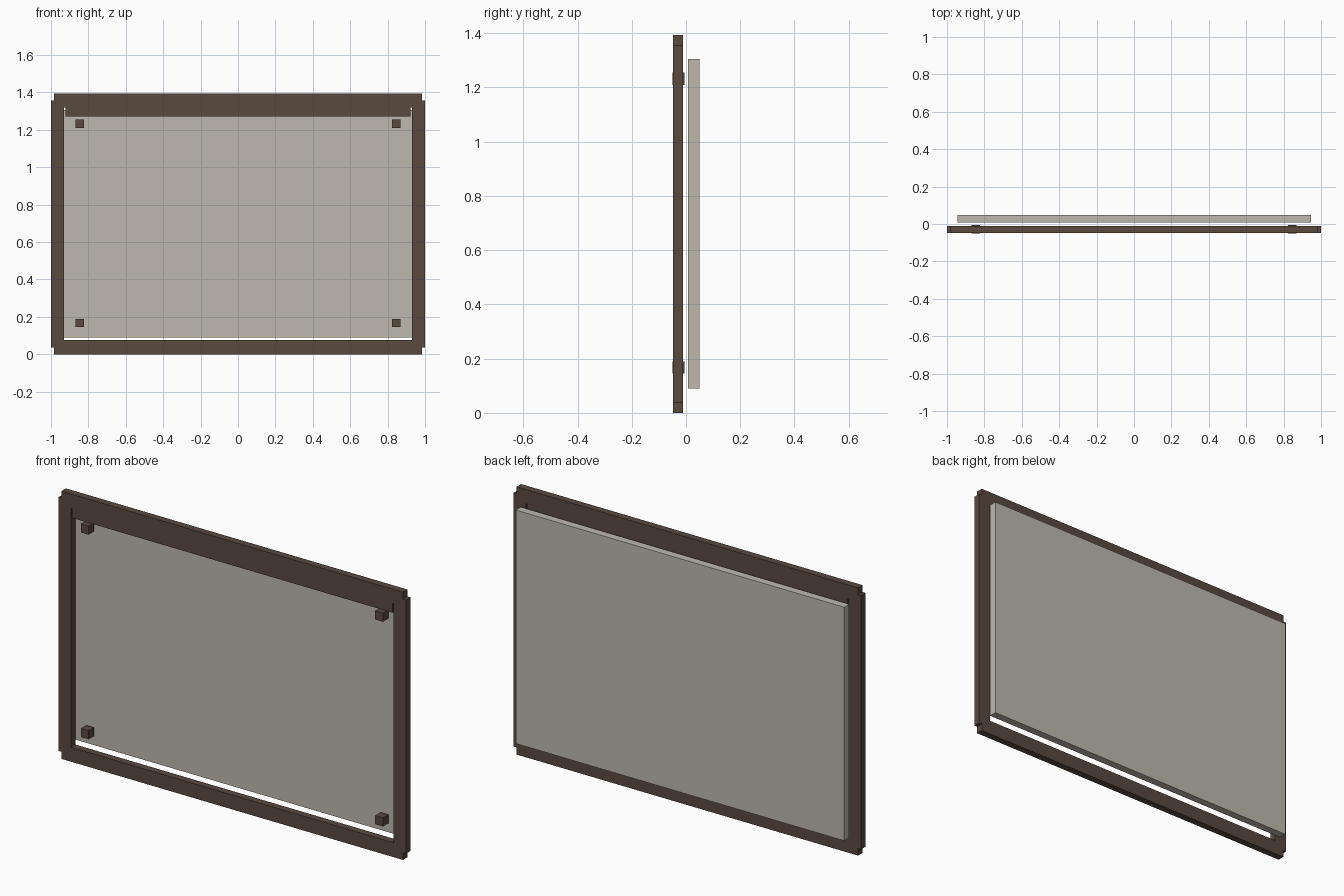
import bpy
import bmesh
from mathutils import Vector

default_cube = bpy.data.objects.get("Cube")
if default_cube:
    bpy.data.objects.remove(default_cube)


def make_material(name, color):
    mat = bpy.data.materials.new(name)
    mat.use_nodes = True
    mat.diffuse_color = color
    mat.node_tree.nodes["Principled BSDF"].inputs["Base Color"].default_value = color
    return mat


brown = make_material("dark_brown", (0.102, 0.067, 0.049, 1))
stone = make_material("pale_stone", (0.51, 0.485, 0.42, 1))


def finish(name, bm, mat):
    bmesh.ops.recalc_face_normals(bm, faces=bm.faces)
    mesh = bpy.data.meshes.new(name)
    bm.to_mesh(mesh)
    bm.free()
    mesh.materials.append(mat)
    obj = bpy.data.objects.new(name, mesh)
    bpy.context.collection.objects.link(obj)
    return obj


def box(name, low, high, mat):
    low, high = Vector(low), Vector(high)
    bm = bmesh.new()
    bmesh.ops.create_cube(bm, size=1)
    for v in bm.verts:
        v.co = (low + high) / 2 + v.co * (high - low)
    return finish(name, bm, mat)


def mirrored(half):
    """Close a right-hand profile by mirroring it across x = 0."""
    return half + [(-x, z) for x, z in reversed(half)]


def plate(name, loops, front, back, mat):
    """Fill nested x-z outlines and give them thickness along y."""
    bm = bmesh.new()
    for loop in loops:
        verts = [bm.verts.new((x, front, z)) for x, z in loop]
        for a, b in zip(verts, verts[1:] + verts[:1]):
            bm.edges.new((a, b))
    bmesh.ops.triangle_fill(bm, edges=bm.edges[:], use_beauty=True)
    result = bmesh.ops.extrude_face_region(bm, geom=bm.faces[:], use_keep_orig=True)
    moved = [g for g in result["geom"] if isinstance(g, bmesh.types.BMVert)]
    bmesh.ops.translate(bm, verts=moved, vec=(0, back - front, 0))
    return finish(name, bm, mat)


# Frame: stepped outer corners, opening with narrow slits beside the top rail
outer = mirrored([(0.983, 0), (0.983, 0.037), (1, 0.037),
                  (1, 1.357), (0.983, 1.357), (0.983, 1.393)])
opening = mirrored([(0.929, 0.075), (0.929, 1.32), (0.923, 1.32), (0.923, 1.27)])
plate("frame", [outer, opening], -0.048, -0.011, brown)

# Back panel floating behind the frame
box("back_panel", (-0.945, 0.008, 0.09), (0.945, 0.049, 1.305), stone)

# Four small corner blocks
half = 0.0225
for side, x in (("left", 0.847), ("right", -0.847)):
    for level, z in (("lower", 0.167), ("upper", 1.232)):
        box(f"{level}_{side}_block", (x - half, -0.05, z - half),
            (x + half, -0.006, z + half), brown)
